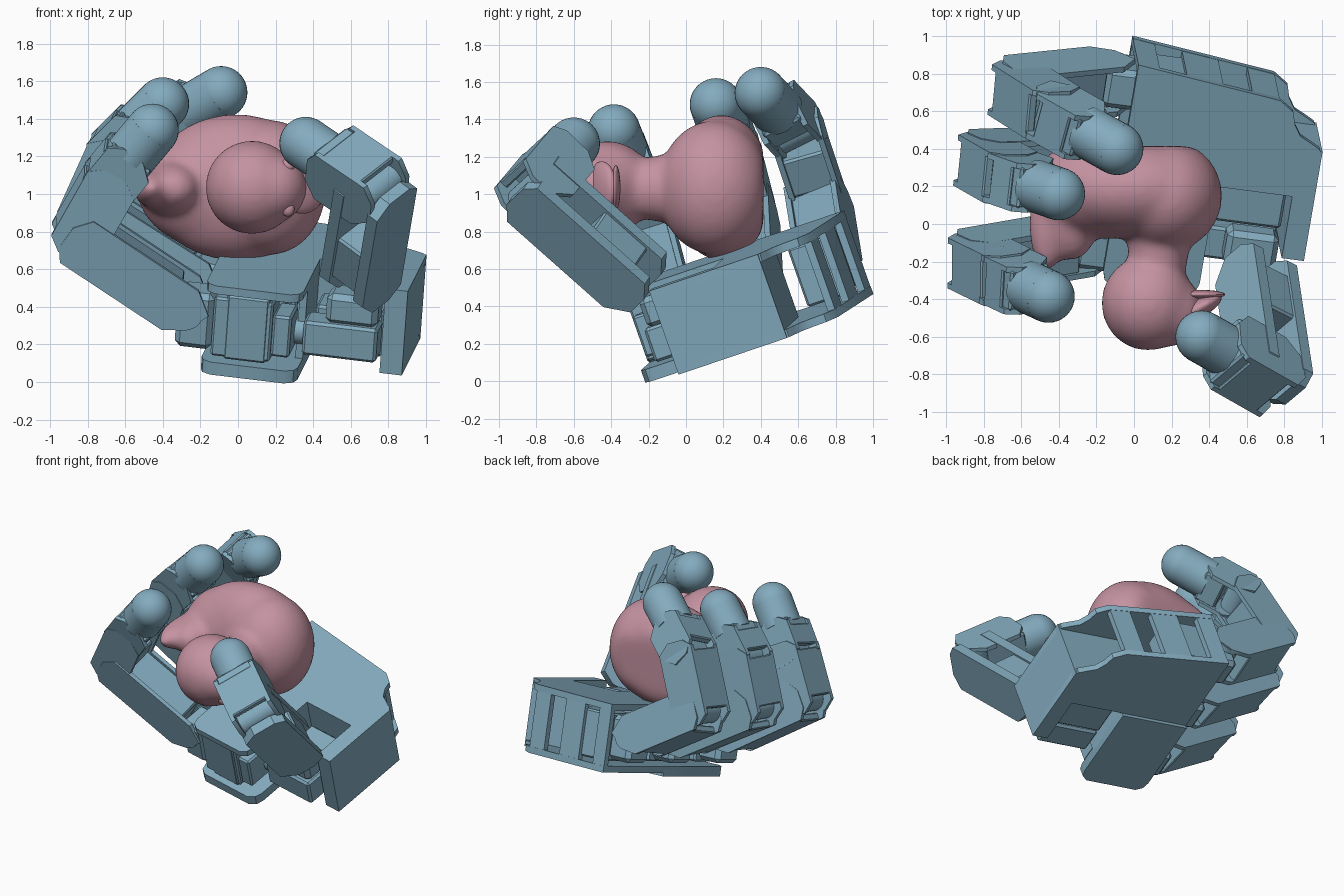
import bpy, bmesh, math
from mathutils import Vector, Matrix

if "Cube" in bpy.data.objects:
    bpy.data.objects.remove(bpy.data.objects["Cube"])

def material(name, rgb):
    m = bpy.data.materials.new(name)
    m.diffuse_color = (*rgb, 1)
    m.use_nodes = True
    m.node_tree.nodes["Principled BSDF"].inputs["Base Color"].default_value = m.diffuse_color
    return m
BLUE = material("blue_grey", (0.23, 0.41, 0.52))
PINK = material("pink", (0.56, 0.29, 0.36))

def make(name, bm, mat, M=Matrix(), smooth=True):
    bmesh.ops.transform(bm, matrix=M, verts=bm.verts)
    bmesh.ops.recalc_face_normals(bm, faces=bm.faces)
    me = bpy.data.meshes.new(name)
    bm.to_mesh(me)
    bm.free()
    me.materials.append(mat)
    ob = bpy.data.objects.new(name, me)
    bpy.context.collection.objects.link(ob)
    if smooth:
        bpy.context.view_layer.objects.active = ob
        bpy.ops.object.select_all(action='DESELECT')
        ob.select_set(True)
        bpy.ops.object.shade_smooth_by_angle(angle=math.radians(35))
    return ob

def box(name, lo, hi, M, bevel=0.012):
    lo, hi = Vector(lo), Vector(hi)
    bm = bmesh.new()
    bmesh.ops.create_cube(bm, size=1, matrix=Matrix.Translation((lo + hi) / 2) @ Matrix.Diagonal((*(hi - lo), 1)))
    if bevel:
        bmesh.ops.bevel(bm, geom=bm.edges[:], offset=bevel, segments=1, affect='EDGES')
    return make(name, bm, BLUE, M, False)

def prism(name, pts, z0, z1, M):
    bm = bmesh.new()
    f = bm.faces.new([bm.verts.new((x, y, z0)) for x, y in pts])
    r = bmesh.ops.extrude_face_region(bm, geom=[f])
    bmesh.ops.translate(bm, vec=(0, 0, z1 - z0), verts=[v for v in r['geom'] if isinstance(v, bmesh.types.BMVert)])
    return make(name, bm, BLUE, M)

def rod(name, a, b, r):
    bm = bmesh.new()
    bmesh.ops.create_cone(bm, cap_ends=True, segments=32, radius1=r, radius2=r, depth=(b - a).length)
    R = (b - a).to_track_quat('Z', 'Y').to_matrix().to_4x4()
    return make(name, bm, BLUE, Matrix.Translation((a + b) / 2) @ R)

def ball(name, c, r, mat=BLUE, M=Matrix()):
    bm = bmesh.new()
    bmesh.ops.create_uvsphere(bm, u_segments=32, v_segments=20, radius=1)
    return make(name, bm, mat, Matrix.Translation(c) @ M @ Matrix.Diagonal((*r, 1)))

def frame(o, x, y, z):
    M = Matrix((x, y, z)).transposed().to_4x4()
    M.translation = o
    return M

# ---- palm, in its own tilted frame (u across, v along, n out of the palm)
n = Vector((0.07, -0.33, 0.94)).normalized()
v = Vector((0.16, 0.93, 0.32))
v = (v - n * v.dot(n)).normalized()
PALM = frame(Vector((0.87, -0.04, 0.035)), v.cross(n), v, n)
LEG = [(-1.05, -.2), (-1.035, -.25), (-.99, -.28), (-.59, -.28), (-.545, -.25), (-.53, -.2), (-.53, .35)]
outline = [(0, 0), (0, .58), (-.015, .63), (-.07, .66), (-.13, .69), (-.17, .75), (-.19, .82), (-.27, .875),
           (-1.05, .97)] + LEG + [(-.12, .35), (-.12, 0)]
prism("palm_bottom_plate", outline, 0, .045, PALM)
prism("palm_bottom_leg", LEG + [(-1.05, .35)], -.025, .02, PALM)
prism("palm_top_plate", outline, .43, .475, PALM)
box("palm_side_wall", (-.12, 0, 0), (0, .62, .475), PALM, 0)
box("palm_notch_wall", (-.53, .35, .02), (-.1, .39, .46), PALM, 0)
box("palm_notch_side", (-.57, -.05, .02), (-.53, .38, .46), PALM, 0)
box("palm_cross_wall", (-.6, .58, .02), (-.02, .62, .46), PALM, 0)
for i, (a, b) in enumerate(((-.42, -.27), (-.78, -.58), (-1.05, -.93))):
    ya, yb = (.873 - .122 * (u + .27) for u in (a, b))
    prism(f"palm_edge_wall_{i}", [(a, ya - .04), (b, yb - .04), (b, yb), (a, ya)], .02, .46, PALM)

# motors inside the palm, one per finger, with knuckle brackets
for i, c in enumerate((-.127, .35, .79)):
    box(f"palm_motor_{i}", (-1.0, c - .12, .07), (-.68, c + .12, .4), PALM)
    box(f"knuckle_bracket_{i}", (-1.2, c - .11, .09), (-1.0, c + .11, .4), PALM, .03)
box("front_motor", (-.93, -.25, .06), (-.7, -.1, .42), PALM)
box("front_motor_side", (-.68, -.23, .1), (-.58, 0, .33), PALM)

# thumb base motor in the notch, and its turning bracket
box("thumb_base_motor", (-.53, -.12, .09), (-.13, .06, .28), PALM, .015)
box("thumb_base_housing", (-.5, .1, .05), (-.13, .33, .3), PALM, .015)
rod("thumb_axle", PALM @ Vector((-.6, -.02, .19)), PALM @ Vector((-.5, -.02, .19)), .07)
box("thumb_bracket", (-.42, -.1, .27), (-.14, .1, .44), PALM, .03)

def link(name, a, b, side, w=.29, h=.29, tip=False, st=0.0, cut=.62, open_frame=False):
    L = (b - a).length
    d = (b - a) / L
    s = (side - d * side.dot(d)).normalized()
    if open_frame:
        s = d.cross(s)
    t = s.cross(d)
    M = frame(a, d, s, t)
    end = L * cut if tip else L + .07
    q = h / 2
    # side plates with chamfered ends; local z of the prism runs across the link
    P = frame(a, d, -t, s)
    pts = [(-.1, -.06), (-.1 + st * .5, .07), (-.04 + st, q), (end - .05, q), (end, q - .07), (end, -q + .09),
           (end - .07, -q), (.02, -q)]
    th = .07 if open_frame else .03
    for k, sg in enumerate((-1, 1)):
        z = sorted((sg * w / 2, sg * (w / 2 - th)))
        prism(f"{name}_plate_{k}", pts, z[0], z[1], P)
    e = L * .5 if open_frame else end - .02 if tip else L - .1
    box(f"{name}_motor", (.05 if open_frame else .1, -w / 2 + .02, -q + .015), (e, w / 2 - .02, q - .02), M)
    if not open_frame:
        box(f"{name}_back", (st, -w / 2 + .01, -q), (end - .08, w / 2 - .01, -q + .05), M, .008)
        rod(f"{name}_hinge", a - s * (w / 2 - .005), a + s * (w / 2 - .005), .085)
    if tip:
        rod(f"{name}_tip_barrel", a + d * L * .5, b, .14)
        ball(f"{name}_tip", b, (.14,) * 3)

def digit(name, pts, thumb=False):
    p = [Vector(c) for c in pts]
    side = (p[1] - p[0]).cross(p[-1] - p[1])
    for i in range(len(p) - 1):
        last = i == len(p) - 2
        size = dict(w=.31, h=.32) if thumb else dict(w=.29 - .012 * i)
        link(f"{name}_link_{i}", p[i], p[i + 1], side, tip=last, cut=.72 if thumb else .62,
             st=.1 if i == 0 and not thumb else 0, open_frame=thumb and not last, **size)

digit("front_finger", [(-.27, -.1, .40), (-.845, -.2, .78), (-.68, -.28, 1.07), (-.455, -.385, 1.34)])
digit("middle_finger", [(-.2, .35, .53), (-.8, .33, .91), (-.66, .25, 1.22), (-.40, .16, 1.48)])
digit("back_finger", [(-.13, .76, .67), (-.62, .71, .98), (-.43, .59, 1.34), (-.09, .40, 1.54)])
digit("thumb", [(.65, -.28, .55), (.73, -.81, 1.02), (.36, -.6, 1.27)], thumb=True)

# ---- toy bird lying on its side: blobs fused by a remesh and smoothed
def tilt(deg):
    return Matrix.Rotation(math.radians(deg), 4, 'Z')
blobs = [((-.01, .19, 1.035), (.47, .27, .39), 0), ((.17, .15, 1.035), (.3, .3, .36), 0),
         ((-.12, .2, 1.035), (.42, .28, .33), 0), ((-.36, .08, 1.03), (.17, .28, .15), 8),
         ((-.46, .0, 1.03), (.1, .25, .1), 0), ((.13, -.1, 1.03), (.165, .3, .18), 0),
         ((.075, -.42, 1.035), (.25, .255, .25), 0), ((.18, -.46, 1.035), (.19, .195, .19), 0)]
bm = bmesh.new()
for c, r, a in blobs:
    bmesh.ops.create_uvsphere(bm, u_segments=32, v_segments=20, radius=1,
                              matrix=Matrix.Translation(c) @ tilt(a) @ Matrix.Diagonal((*r, 1)))
for vert in bm.verts:  # flat base
    vert.co.y = min(vert.co.y, .415)
bird = make("bird_body", bm, PINK)
rm = bird.modifiers.new("fuse", 'REMESH')
rm.mode, rm.voxel_size, rm.use_smooth_shade = 'VOXEL', .02, True
sm = bird.modifiers.new("soften", 'SMOOTH')
sm.factor, sm.iterations = .5, 22

# beak and eyes
ball("beak_upper", (.34, -.45, 1.035), (.14, .05, .14), PINK, tilt(28))
ball("beak_lower", (.35, -.375, 1.035), (.135, .025, .12), PINK, tilt(0))
for i, sg in enumerate((-1, 1)):
    ball(f"eye_{i}", (.265, -.56, 1.035 + sg * .115), (.035, .03, .04), PINK)
